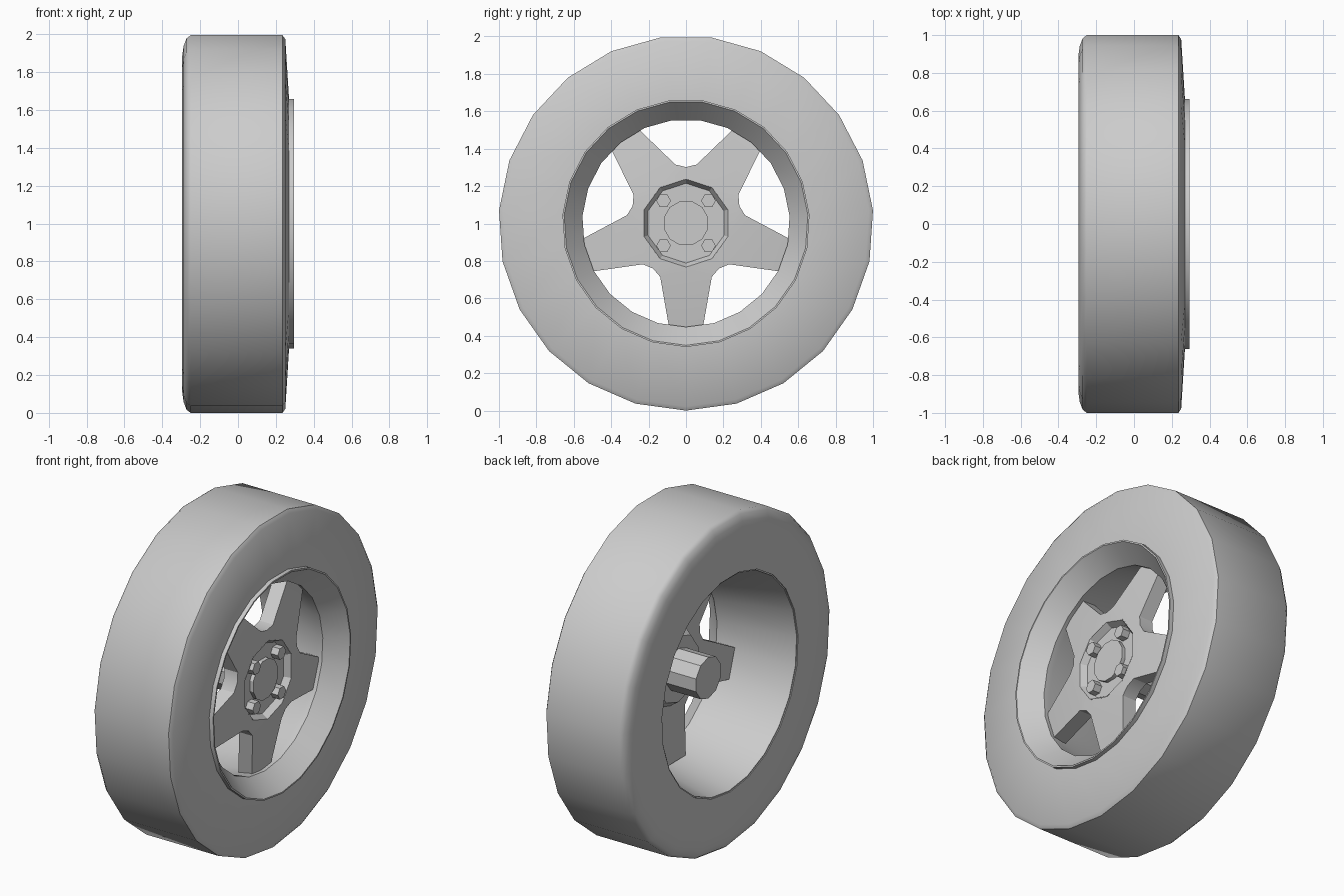
import bpy, bmesh
from math import sin, cos, pi, radians

cube = bpy.data.objects.get("Cube")
if cube:
    bpy.data.objects.remove(cube, do_unlink=True)

AXLE_Z = 1.002      # height of the wheel axis, which runs along x
SIDES = 23          # facets around tyre and rim

grey = bpy.data.materials.new("plain grey")
grey.use_nodes = True
grey.diffuse_color = (0.6, 0.6, 0.6, 1)
grey.node_tree.nodes["Principled BSDF"].inputs["Base Color"].default_value = (0.6, 0.6, 0.6, 1)


def polar(x, r, a, y=0, z=0):
    """Point on a circle about the wheel axis; angle 0 points down."""
    return (x, y + r * sin(a), AXLE_Z + z - r * cos(a))


def finish(name, bm, angle):
    bmesh.ops.recalc_face_normals(bm, faces=bm.faces)
    mesh = bpy.data.meshes.new(name)
    bm.to_mesh(mesh)
    bm.free()
    mesh.materials.append(grey)
    obj = bpy.data.objects.new(name, mesh)
    bpy.context.collection.objects.link(obj)
    bpy.ops.object.select_all(action="DESELECT")
    obj.select_set(True)
    bpy.context.view_layer.objects.active = obj
    bpy.ops.object.shade_smooth_by_angle(angle=radians(angle))
    return obj


def lathe(name, profile, sides, loop=False, y=0, z=0, turn=0, angle=30):
    """Spin (x, radius) points; a loop makes a ring, otherwise the ends are capped."""
    bm = bmesh.new()
    rings = [[bm.verts.new(polar(x, r, turn + 2 * pi * i / sides, y, z))
              for i in range(sides)] for x, r in profile]
    pairs = list(zip(rings, rings[1:]))
    if loop:
        pairs.append((rings[-1], rings[0]))
    else:
        bm.faces.new(rings[0])
        bm.faces.new(rings[-1])
    for a, b in pairs:
        for i in range(sides):
            j = (i + 1) % sides
            bm.faces.new((a[i], a[j], b[j], b[i]))
    return finish(name, bm, angle)


# Tyre: rounded inner shoulder, crisp outer shoulder
lathe("tyre", [(0.27, 0.657), (0.25, 0.98), (0.235, 1.002), (-0.25, 1.002), (-0.272, 0.985),
               (-0.287, 0.945), (-0.295, 0.89), (-0.295, 0.652)], SIDES, loop=True, angle=40)

# Rim: outer lip, sloped bowl, throat and tapered barrel
lathe("rim", [(0.265, 0.662), (0.295, 0.662), (0.295, 0.653), (0.18, 0.555), (0.14, 0.557),
              (-0.29, 0.645), (-0.29, 0.655)], SIDES, loop=True)

# Five spokes around the hub opening, drawn as a front sheet and then thickened
HUB_X, TIP_X = 0.20, 0.155
bm = bmesh.new()
step = pi / 5
hub = [bm.verts.new(polar(HUB_X, 0.235, i * step)) for i in range(10)]
gap = [bm.verts.new(polar(HUB_X - 0.005, 0.30, (2 * i + 1) * step)) for i in range(5)]


def spoke_point(x, along, across, a):
    return bm.verts.new((x, along * sin(a) + across * cos(a),
                         AXLE_Z - along * cos(a) + across * sin(a)))


for i in range(5):
    a = 2 * i * step
    left, right = [spoke_point(HUB_X - 0.005, 0.287, s * 0.138, a) for s in (-1, 1)]
    tip_l, tip_r = [spoke_point(TIP_X, 0.56, s * 0.09, a) for s in (-1, 1)]
    mid = hub[2 * i]
    bm.faces.new((left, tip_l, tip_r, right))
    bm.faces.new((mid, left, right))
    bm.faces.new((mid, right, gap[i], hub[2 * i + 1]))
    bm.faces.new((mid, hub[2 * i - 1], gap[i - 1], left))
back = bmesh.ops.extrude_face_region(bm, geom=bm.faces[:], use_keep_orig=True)
for v in back["geom"]:
    if isinstance(v, bmesh.types.BMVert):
        v.co.x -= 0.09
finish("spokes", bm, 30)

# Hub: recessed dish in front, stepped boss and axle stub behind
lathe("hub_dish", [(0.162, 0.213), (HUB_X, 0.236), (HUB_X, 0.24), (0.11, 0.24), (0.05, 0.2)],
      10, angle=20).data
dish = bpy.data.objects["hub_dish"]
lathe("axle_stub", [(0.06, 0.125), (-0.15, 0.125)], 10)
lathe("centre_cap", [(0.15, 0.122), (0.185, 0.122)], 12, turn=pi / 12)

# Four hexagonal wheel bolts
for sy, side in ((-1, "right"), (1, "left")):
    for sz, level in ((-1, "lower"), (1, "upper")):
        lathe(f"bolt_{level}_{side}", [(0.15, 0.039), (0.21, 0.039)], 6,
              y=sy * 0.12, z=sz * 0.12, turn=pi / 6)
